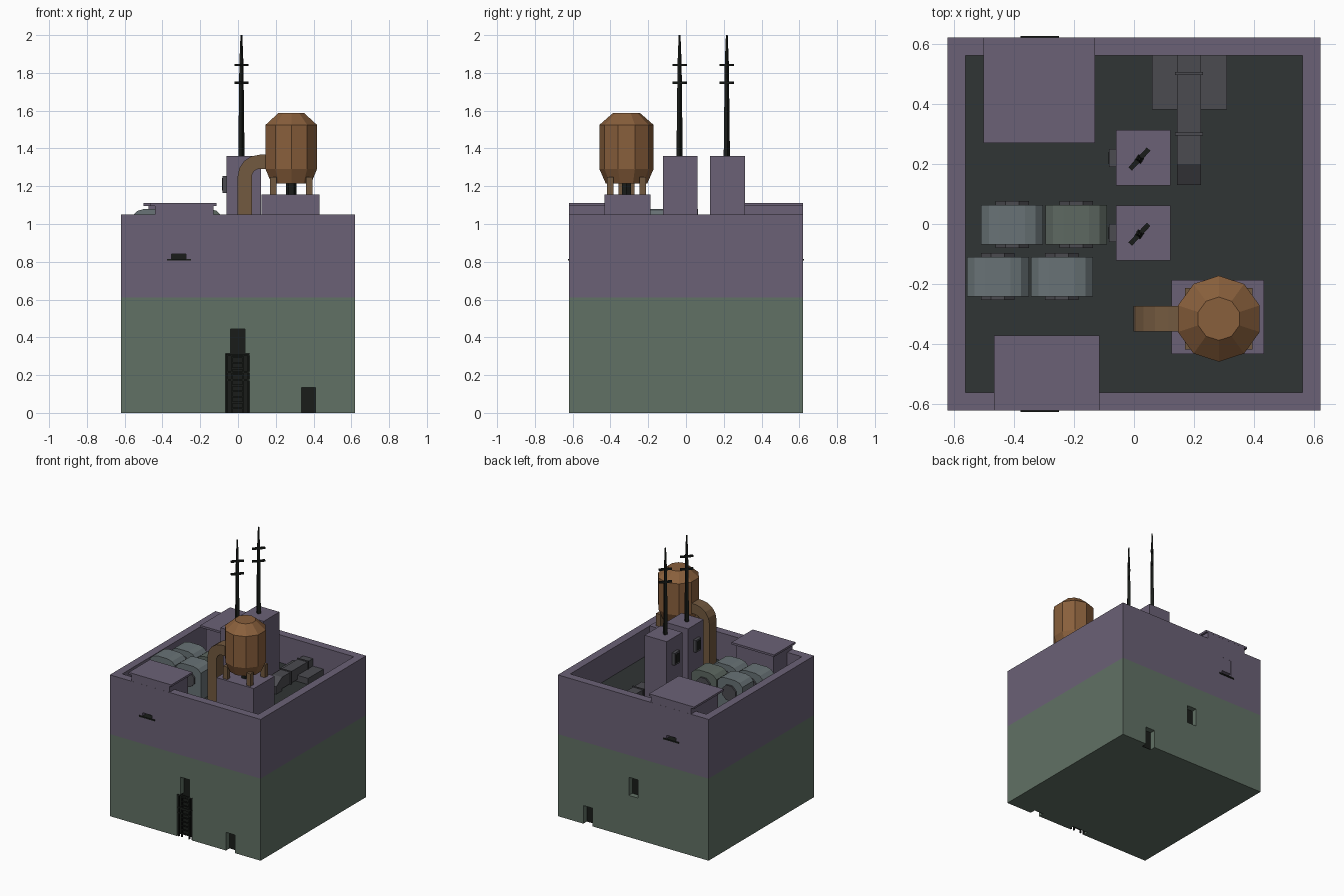
import bpy, bmesh, math
from mathutils import Vector

if "Cube" in bpy.data.objects:
    bpy.data.objects.remove(bpy.data.objects["Cube"])


def mat(name, r, g, b):
    m = bpy.data.materials.new(name)
    m.diffuse_color = (r, g, b, 1)
    m.use_nodes = True
    m.node_tree.nodes["Principled BSDF"].inputs["Base Color"].default_value = m.diffuse_color
    return m


GREEN = mat("faded_green", .12, .165, .13)
PURPLE = mat("faded_purple", .145, .12, .18)
FLOOR = mat("roof_dark", .03, .035, .035)
DARK = mat("black_iron", .01, .012, .01)
RUST = mat("rust", .25, .115, .045)
BROWN = mat("pipe_brown", .17, .10, .05)
STEEL = mat("unit_steel", .14, .17, .18)
MOSS = mat("unit_green", .11, .14, .12)
DUCT = mat("duct_grey", .07, .07, .08)


def finish(name, bm, m):
    bmesh.ops.recalc_face_normals(bm, faces=bm.faces)
    me = bpy.data.meshes.new(name)
    bm.to_mesh(me)
    bm.free()
    ob = bpy.data.objects.new(name, me)
    bpy.context.collection.objects.link(ob)
    if m:
        me.materials.append(m)
    return ob


def box(name, x0, x1, y0, y1, z0, z1, m=None):
    bm = bmesh.new()
    bmesh.ops.create_cube(bm, size=1)
    for v in bm.verts:
        v.co = Vector((x1 if v.co.x > 0 else x0, y1 if v.co.y > 0 else y0, z1 if v.co.z > 0 else z0))
    return finish(name, bm, m)


def extrude(name, pts, vec, m):
    bm = bmesh.new()
    f = bm.faces.new([bm.verts.new(p) for p in pts])
    new = bmesh.ops.extrude_face_region(bm, geom=[f])["geom"]
    bmesh.ops.translate(bm, vec=vec, verts=[g for g in new if isinstance(g, bmesh.types.BMVert)])
    if not any(f.is_valid and len(f.verts) == len(pts) and f.calc_center_median() == Vector() for f in bm.faces):
        bmesh.ops.holes_fill(bm, edges=bm.edges[:])
    return finish(name, bm, m)


def lathe(name, profile, n, centre, m, phase=0.0):
    bm = bmesh.new()
    rings = []
    for r, z in profile:
        ang = [phase + 2 * math.pi * i / n for i in range(n)]
        rings.append([bm.verts.new((centre[0] + r * math.cos(a), centre[1] + r * math.sin(a), z)) for a in ang])
    for a, b in zip(rings, rings[1:]):
        for i in range(n):
            bm.faces.new((a[i], a[(i + 1) % n], b[(i + 1) % n], b[i]))
    bm.faces.new(rings[0])
    bm.faces.new(rings[-1])
    return finish(name, bm, m)


def cut(target, *dims):
    c = box("cutter", *dims)
    c.hide_render = True
    c.hide_set(True)
    mod = target.modifiers.new("recess", 'BOOLEAN')
    mod.operation, mod.object, mod.solver = 'DIFFERENCE', c, 'EXACT'


# Main block: two painted bands with a sunken roof
H, IN, ROOF = .62, .56, .84
lower = box("lower_walls", -H, H, -H, H, 0, .61, GREEN)
upper = box("upper_walls", -H, H, -H, H, .61, 1.05, PURPLE)
cut(upper, -IN, IN, -IN, IN, ROOF, 1.3)
box("roof_floor", -IN, IN, -IN, IN, ROOF - .02, ROOF + .004, FLOOR)

# Windows and doors on the front and back
D = .045
for s, side in ((-1, "front"), (1, "back")):
    def ys(a, b):
        return sorted((s * a, s * b))

    def opening(wall, name, x0, x1, z0, z1):
        cut(wall, x0, x1, *ys(H - D, H + .1), z0 if z0 > 0 else -.05, z1)
        box(f"{side}_{name}_pane", x0, x1, *ys(H - D - .002, H - D + .004), z0, z1, DARK)

    opening(upper, "high_window", -.352, -.275, .815, .945)
    box(f"{side}_window_sill", -.377, -.25, *ys(H - D, H + .006), .806, .816, DARK)
    opening(lower, "middle_window", -.04, .036, .31, .445)
    opening(lower, "door", .335, .41, 0, .135)
    if s < 0:
        opening(lower, "ladder_bay", -.066, .062, 0, .314)

    # Roof shed flush with the wall, thin overhanging lid
    x0, x1, yi = (-.465, -.115, .37) if s < 0 else (-.5, -.13, .27)
    box(f"{side}_shed", x0 + .025, x1 - .015, *ys(yi + .03, H - .0005), ROOF, 1.095, PURPLE)
    box(f"{side}_shed_lid", x0, x1, *ys(yi, H), 1.095, 1.11, PURPLE)

# Ladder in the front bay
for x in (-.058, -.032, .028, .054):
    box("ladder_rail", x - .004, x + .004, -.618, -.606, 0, .312, DARK)
for i in range(10):
    z = .025 + i * .03
    box("ladder_rung", -.032, .028, -.615, -.608, z - .004, z + .004, DARK)
for z in (.175, .215, .308):
    box("ladder_brace", -.064, .06, -.619, -.61, z - .005, z + .005, DARK)

# Two roof towers with vents and antenna masts
for yc in (-.03, .22):
    box("tower", -.06, .122, yc - .092, yc + .092, ROOF, 1.36, PURPLE)
    box("tower_vent", -.083, -.06, yc - .03, yc + .03, 1.165, 1.255, DUCT)
    box("tower_vent_grille", -.085, -.08, yc - .02, yc + .02, 1.177, 1.243, DARK)
    lathe("antenna_mast", [(.017, 1.35), (.014, 1.6), (.011, 1.85), (.005, 2.0)], 4, (.018, yc - .004), DARK, .2)
    for z in (1.748, 1.842):
        bar = box("antenna_crossbar", -.045, .045, -.008, .008, -.006, .006, DARK)
        bar.location = (.018, yc - .004, z)
        bar.rotation_euler.z = math.radians(47)

# Water tank on a plinth
cx, cy = .282, -.315
box("tank_plinth", .125, .432, -.432, -.187, ROOF, 1.157, PURPLE)
lathe("water_tank", [(.11, 1.215), (.143, 1.29), (.143, 1.525), (.072, 1.587)], 10, (cx, cy), RUST, math.pi / 2)
for dx in (-.095, .095):
    for dy in (-.085, .085):
        box("tank_leg", cx + dx - .017, cx + dx + .017, cy + dy - .017, cy + dy + .017, 1.15, 1.25, BROWN)
lathe("tank_outlet", [(.028, 1.15), (.028, 1.23)], 6, (cx, cy), DARK)

# Square pipe curving down from the tank to the roof
bend, half = [], .042
outer = [(.115 - .117 * math.cos(a), 1.25 + .117 * math.sin(a)) for a in (math.radians(22.5 * i) for i in range(5))]
inner = [(.115 - .042 * math.cos(a), 1.25 + .042 * math.sin(a)) for a in (math.radians(22.5 * i) for i in range(5))]
path = [((-.002, ROOF), (.073, ROOF))] + list(zip(outer, inner)) + [((.17, 1.367), (.17, 1.292))]
bm = bmesh.new()
for o, i in path:
    bend.append([bm.verts.new((p[0], cy + k, p[1])) for p, k in ((o, -half), (o, half), (i, half), (i, -half))])
for a, b in zip(bend, bend[1:]):
    for k in range(4):
        bm.faces.new((a[k], a[(k + 1) % 4], b[(k + 1) % 4], b[k]))
bm.faces.new(bend[0])
bm.faces.new(bend[-1])
finish("tank_pipe", bm, BROWN)

# Four cooling units with soft tops and fan housings on two sides
for k, (xc, yc) in enumerate(((-.405, -.002), (-.192, -.002), (-.453, -.175), (-.24, -.175))):
    m = MOSS if k == 1 else STEEL
    w, d = .103, .066
    prof = [(-w, ROOF), (w, ROOF), (w, 1.045), (w - .025, 1.07), (w - .06, 1.08),
            (.06 - w, 1.08), (.025 - w, 1.07), (-w, 1.045)]
    extrude("cooling_unit", [(xc + x, yc - d, z) for x, z in prof], (0, 2 * d, 0), m)
    ring = [(.06 * math.cos(a), .06 * math.sin(a)) for a in (math.pi / 8 + math.pi / 4 * i for i in range(8))]
    extrude("fan_housing", [(xc + x, yc - d - .012, .98 + z) for x, z in ring], (0, 2 * d + .024, 0), DUCT)

# Roof duct running from a base box
box("duct_base", .06, .31, .38, IN, ROOF, .89, DUCT)
side = [(IN, .86), (IN, .945), (.2, .945), (.13, .9), (.13, ROOF), (.2, ROOF), (.2, .86)]
extrude("roof_duct", [(.143, y, z) for y, z in side], (.08, 0, 0), DUCT)
for y in (.3, .5):
    box("duct_flange", .137, .229, y - .005, y + .005, .855, .951, DUCT)
